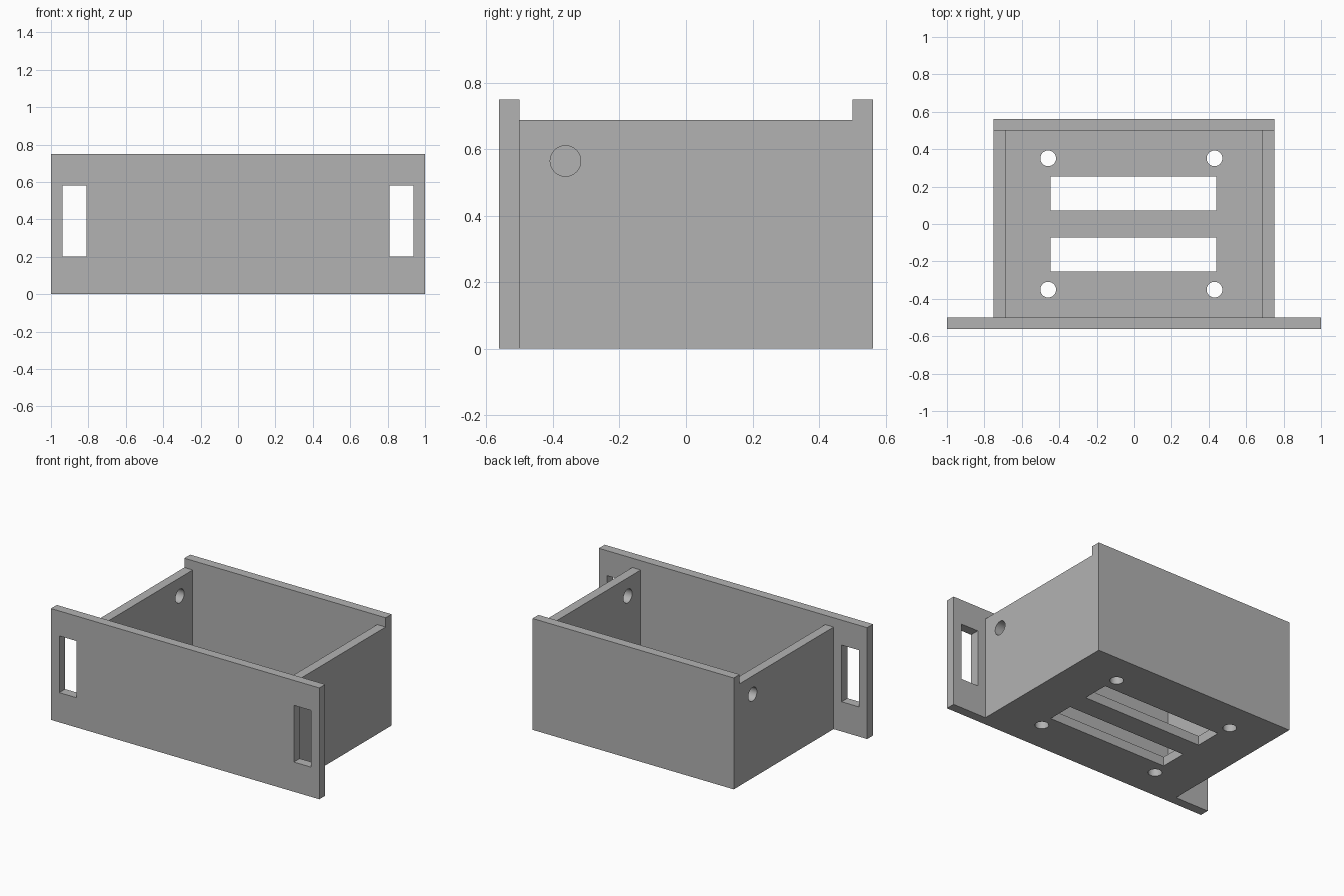
import bpy
import bmesh
import math
from mathutils import Matrix

cube = bpy.data.objects.get("Cube")
if cube:
    bpy.data.objects.remove(cube, do_unlink=True)

# Main dimensions
T = 0.0625            # sheet thickness
HALF_W = 0.75         # box half width
HALF_D = 0.5          # inner half depth
PANEL_H = 0.75        # front and back height
SIDE_H = 0.6875       # side wall height

grey = bpy.data.materials.new("plain_grey")
grey.use_nodes = True
colour = (0.448, 0.448, 0.448, 1)
grey.diffuse_color = colour
grey.node_tree.nodes["Principled BSDF"].inputs["Base Color"].default_value = colour


def finish(name, bm):
    mesh = bpy.data.meshes.new(name)
    bm.to_mesh(mesh)
    bm.free()
    mesh.materials.append(grey)
    obj = bpy.data.objects.new(name, mesh)
    bpy.context.collection.objects.link(obj)
    return obj


def box(name, x, y, z):
    """Box from (low, high) ranges."""
    bm = bmesh.new()
    bmesh.ops.create_cube(bm, size=1)
    for v in bm.verts:
        v.co = [r[0] if c < 0 else r[1] for c, r in zip(v.co, (x, y, z))]
    return finish(name, bm)


def rod(name, centre, radius, axis="Z"):
    bm = bmesh.new()
    turn = Matrix.Rotation(math.pi / 2, 4, "Y") if axis == "X" else Matrix()
    bmesh.ops.create_cone(bm, cap_ends=True, segments=48, radius1=radius, radius2=radius,
                          depth=0.3, matrix=Matrix.Translation(centre) @ turn)
    return finish(name, bm)


def combine(target, tool, operation="DIFFERENCE"):
    tool.hide_render = True
    mod = target.modifiers.new(operation.lower(), "BOOLEAN")
    mod.operation = operation
    mod.solver = "EXACT"
    mod.object = tool
    bpy.context.view_layer.objects.active = target
    bpy.ops.object.modifier_apply(modifier=mod.name)
    bpy.data.objects.remove(tool, do_unlink=True)


# Box block joined to the wide front panel
tray = box("tray", (-HALF_W, HALF_W), (-HALF_D - T / 2, HALF_D + T), (0, PANEL_H))
panel = box("front_panel", (-1, 1), (-HALF_D - T, -HALF_D), (0, PANEL_H))
combine(tray, panel, "UNION")

# Lowered side walls and open interior
combine(tray, box("side_trim", (-0.9, 0.9), (-HALF_D, HALF_D), (SIDE_H, 1)))
combine(tray, box("cavity", (T - HALF_W, HALF_W - T), (-HALF_D, HALF_D), (T, 0.9)))

for s in (-1, 1):
    # Handle slot in each ear of the front panel
    combine(tray, box("handle_slot", sorted((s * 0.81, s * 0.938)), (-0.7, -0.4), (0.2, 0.582)))
    # Long vent slot in the floor
    combine(tray, box("floor_slot", (-0.447, 0.442), sorted((s * 0.073, s * 0.255)), (-0.1, 0.2)))
    # Cable hole, at opposite ends of the two side walls
    combine(tray, rod("cable_hole", (s * 0.72, s * -0.3625, 0.5645), 0.046, "X"))
    # Mounting holes in the floor
    for x in (-0.459, 0.431):
        combine(tray, rod("mount_hole", (x, s * 0.351, 0), 0.042))

# Merge coplanar faces, keep hole walls smooth
bm = bmesh.new()
bm.from_mesh(tray.data)
bmesh.ops.remove_doubles(bm, verts=bm.verts, dist=1e-5)
bmesh.ops.dissolve_limit(bm, angle_limit=0.01, verts=bm.verts, edges=bm.edges)
bm.to_mesh(tray.data)
bm.free()
bpy.ops.object.select_all(action="DESELECT")
tray.select_set(True)
bpy.context.view_layer.objects.active = tray
bpy.ops.object.shade_smooth_by_angle(angle=math.radians(30))
